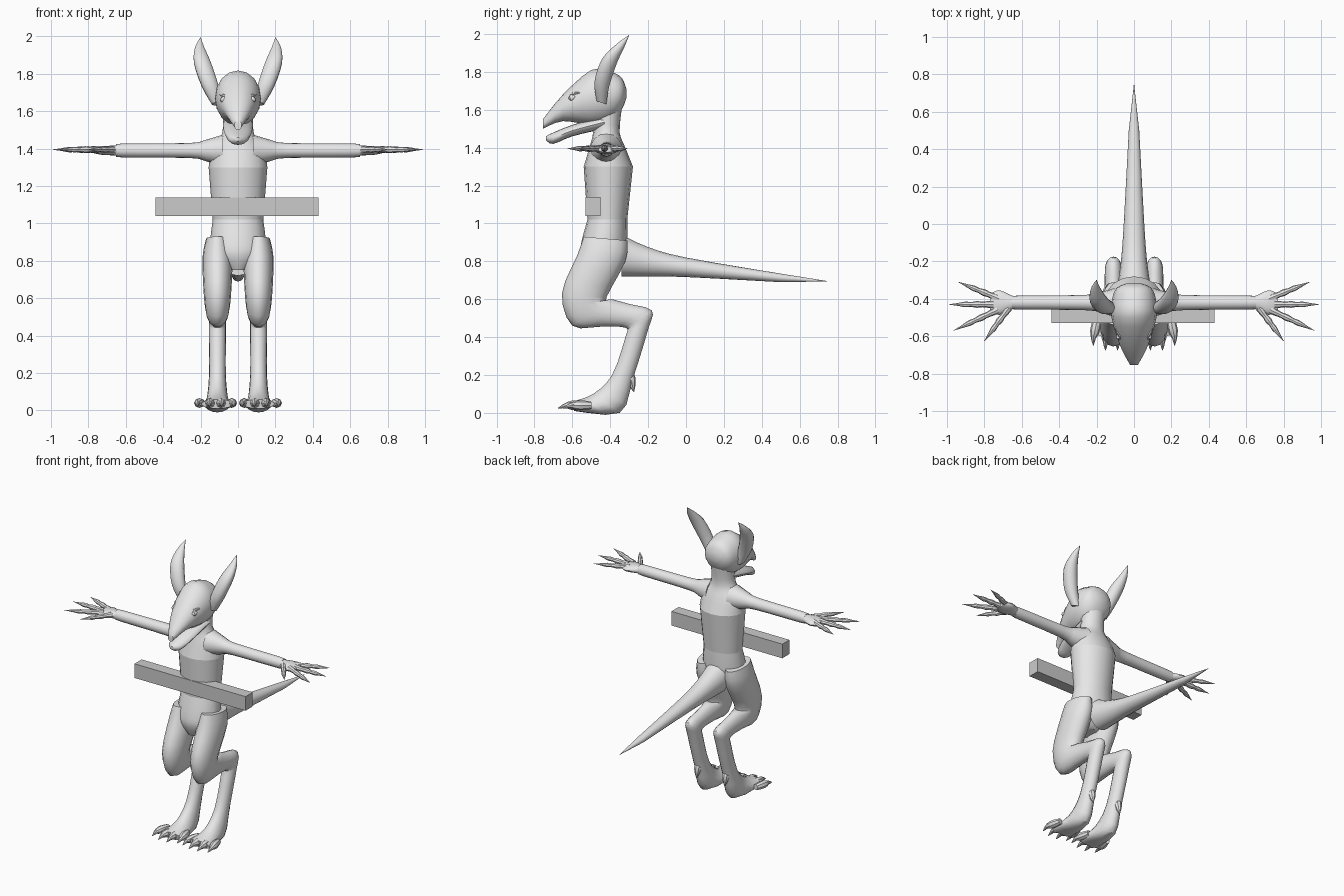
import bpy, math
from mathutils import Vector

if "Cube" in bpy.data.objects:
    bpy.data.objects.remove(bpy.data.objects["Cube"], do_unlink=True)


def material(name, value):
    mat = bpy.data.materials.new(name)
    mat.use_nodes = True
    colour = (value, value, value, 1)
    mat.diffuse_color = colour
    mat.node_tree.nodes["Principled BSDF"].inputs["Base Color"].default_value = colour
    return mat


skin = material("light grey skin", .8)
bar_grey = material("mid grey bar", .6)


def spline(before, start, end, after, t):
    """Point on the smooth curve between start and end."""
    pull_in, pull_out = (end - before) / 2, (after - start) / 2
    rise = t * t * (3 - 2 * t)
    return (start * (1 - rise) + end * rise
            + pull_in * t * (1 - t) ** 2 - pull_out * t * t * (1 - t))


def refine(sections, steps=3):
    """Add smoothly interpolated sections between the given ones."""
    last = len(sections) - 1
    result = []
    for i in range(last):
        quad = [sections[max(0, min(last, i + k))] for k in (-1, 0, 1, 2)]
        for step in range(steps):
            result.append([spline(*vectors, step / steps) for vectors in zip(*quad)])
    return result + [sections[last]]


def loft(name, sections, sides=16, mirror=False, cup=1):
    """Skin elliptical sections, each a centre and two half axes."""
    rings = refine(sections)
    verts, faces = [], []
    for centre, across, along in rings:
        for i in range(sides):
            angle = math.tau * i / sides
            rise = math.sin(angle)
            verts.append(centre + across * math.cos(angle)
                         + along * (rise if rise > 0 else rise * cup))
    for row in range(len(rings) - 1):
        here, there = row * sides, (row + 1) * sides
        for i in range(sides):
            j = (i + 1) % sides
            faces.append((here + i, here + j, there + j, there + i))
    faces.append(tuple(reversed(range(sides))))
    faces.append(tuple(range(len(verts) - sides, len(verts))))
    mesh = bpy.data.meshes.new(name)
    mesh.from_pydata(verts, [], faces)
    mesh.materials.append(skin)
    ob = bpy.data.objects.new(name, mesh)
    bpy.context.collection.objects.link(ob)
    bpy.ops.object.select_all(action='DESELECT')
    bpy.context.view_layer.objects.active = ob
    ob.select_set(True)
    bpy.ops.object.mode_set(mode='EDIT')
    bpy.ops.mesh.select_all(action='SELECT')
    bpy.ops.mesh.normals_make_consistent(inside=False)
    bpy.ops.object.mode_set(mode='OBJECT')
    bpy.ops.object.shade_smooth_by_angle(angle=math.radians(40))
    if mirror:
        ob.modifiers.new("Mirror", 'MIRROR').use_mirror_merge = False


def section(half, front, back, x=0):
    """Ellipse spanning two (y, z) outline points, with a half width in x."""
    a, b = Vector((x, *front)), Vector((x, *back))
    return (a + b) / 2, Vector((half, 0, 0)), (b - a) / 2


def level(z, half, front, back):
    """Horizontal section at height z."""
    return section(half, (front, z), (back, z))


def upright(y, half, bottom, top):
    """Vertical section facing forward at depth y."""
    return section(half, (y, bottom), (y, top))


def digit(name, start, end, thick, profile, flat=1):
    """Mirrored pointed part; profile gives the thickness at even spacing."""
    start, end = Vector(start), Vector(end)
    aim = (end - start).normalized()
    across = aim.cross(Vector((0, 0, 1))).normalized()
    up = across.cross(aim) * flat
    count = len(profile) - 1
    loft(name, [(start.lerp(end, i / count), across * thick * p, up * thick * p)
                for i, p in enumerate(profile)], sides=8, mirror=True)


# Torso in three sections that meet at seams
waist = level(z=1.02, half=.135, front=-.52, back=-.31)
ribs = level(z=1.3, half=.157, front=-.54, back=-.28)
loft("pelvis", [level(z=.75, half=.05, front=-.53, back=-.4),
                level(z=.83, half=.14, front=-.56, back=-.32),
                level(z=.91, half=.148, front=-.55, back=-.31), waist])
loft("abdomen", [waist, ribs])
loft("chest_and_neck", [ribs, level(z=1.4, half=.14, front=-.51, back=-.32),
                        level(z=1.48, half=.085, front=-.49, back=-.35),
                        level(z=1.6, half=.08, front=-.48, back=-.34)])

# Head and lower jaw, from the back forward
loft("head", [upright(y=-.315, half=.03, bottom=1.66, top=1.71),
              upright(y=-.34, half=.09, bottom=1.6, top=1.77),
              upright(y=-.4, half=.117, bottom=1.54, top=1.8),
              upright(y=-.5, half=.12, bottom=1.52, top=1.81),
              upright(y=-.65, half=.075, bottom=1.54, top=1.68),
              upright(y=-.755, half=.02, bottom=1.5, top=1.55)])
loft("lower_jaw", [upright(y=-.43, half=.08, bottom=1.5, top=1.57),
                   upright(y=-.6, half=.075, bottom=1.46, top=1.52),
                   upright(y=-.7, half=.05, bottom=1.42, top=1.48),
                   upright(y=-.74, half=.01, bottom=1.44, top=1.46)])

# Cupped ears, leaning out and back
ear = []
for place, width in [((.11, -.45, 1.64), .03), ((.15, -.45, 1.74), .045),
                     ((.19, -.41, 1.86), .045), ((.205, -.35, 1.94), .025),
                     ((.2, -.3, 1.995), .001)]:
    ear.append((Vector(place), Vector((width, -width / 5, 0)),
                Vector((width / 5, width, -width / 3))))
loft("ear", ear, mirror=True, cup=.7)

# Almond eyes under a brow ridge
almond = [.2, 1, .2]
digit("eye", (.066, -.62, 1.655), (.09, -.585, 1.67), .019, almond)
digit("brow", (.045, -.625, 1.675), (.098, -.56, 1.69), .015, almond, flat=.7)

# Arms flare at the shoulder and spread into flat palms
arm = []
for x, wide, high in [(.08, .085, .085), (.17, .057, .058), (.26, .041, .04),
                      (.62, .037, .037), (.65, .036, .027), (.72, .066, .024),
                      (.77, .045, .015)]:
    arm.append((Vector((x, -.42, 1.39)), Vector((0, wide, 0)), Vector((0, 0, high))))
loft("arm", arm, mirror=True)

# Knuckled fingers ending in claws
knuckles = [1, .9, .75, .9, .65, .75, .5, .25, .05]
for name, root, tip in [("outer_finger", (.72, -.4), (.94, -.31)),
                        ("middle_finger", (.75, -.43), (.99, -.43)),
                        ("inner_finger", (.73, -.46), (.965, -.57)),
                        ("thumb", (.67, -.45), (.8, -.625))]:
    digit(name, (*root, 1.395), (*tip, 1.395), .02, knuckles)

# Legs: thigh, backward shank, raised hock and foot
leg = [section(half=.06, front=(-.54, .93), back=(-.31, .91)),
       section(half=.08, front=(-.575, .83), back=(-.32, .8)),
       section(half=.073, front=(-.655, .63), back=(-.42, .61)),
       section(half=.062, front=(-.6, .46), back=(-.39, .6)),
       section(half=.05, front=(-.45, .455), back=(-.3, .575)),
       section(half=.046, front=(-.32, .45), back=(-.18, .54)),
       section(half=.046, front=(-.32, .4), back=(-.2, .44)),
       section(half=.045, front=(-.39, .2), back=(-.28, .18)),
       section(half=.06, front=(-.49, .1), back=(-.35, 0)),
       section(half=.085, front=(-.6, .06), back=(-.59, .01))]
for centre, across, along in leg:
    centre.x = .11
loft("leg", leg, mirror=True)

# Fanned toes with claws, and a spur behind each heel
for i in range(4):
    fan = i - 1.5
    x, setback = .12 + fan * .05, fan * fan / 80
    tip = x + fan * .015
    digit("toe", (x, setback - .53, .04), (tip, setback - .64, .04),
          .025, [.8, 1, 1, .5])
    digit("toe_claw", (tip, setback - .62, .045), (tip, setback - .68, .025),
          .015, [1, .7, .05])
digit("heel_spur", (.11, -.3, .22), (.11, -.275, .11), .025, [.6, 1, .7, .05])

# Tail with a separate pointed end
tail_joint = upright(y=.5, half=.028, bottom=.69, top=.735)
loft("tail", [upright(y=-.34, half=.09, bottom=.72, top=.94),
              upright(y=-.2, half=.07, bottom=.72, top=.875),
              upright(y=0, half=.055, bottom=.717, top=.82), tail_joint])
loft("tail_tip", [tail_joint, upright(y=.745, half=.001, bottom=.694, top=.696)])

# Straight bar across the belly
bpy.ops.mesh.primitive_cube_add(size=1, location=(-.005, -.49, 1.09))
bar = bpy.context.object
bar.name = "cross_bar"
bar.scale = (.87, .08, .1)
bar.data.materials.append(bar_grey)
